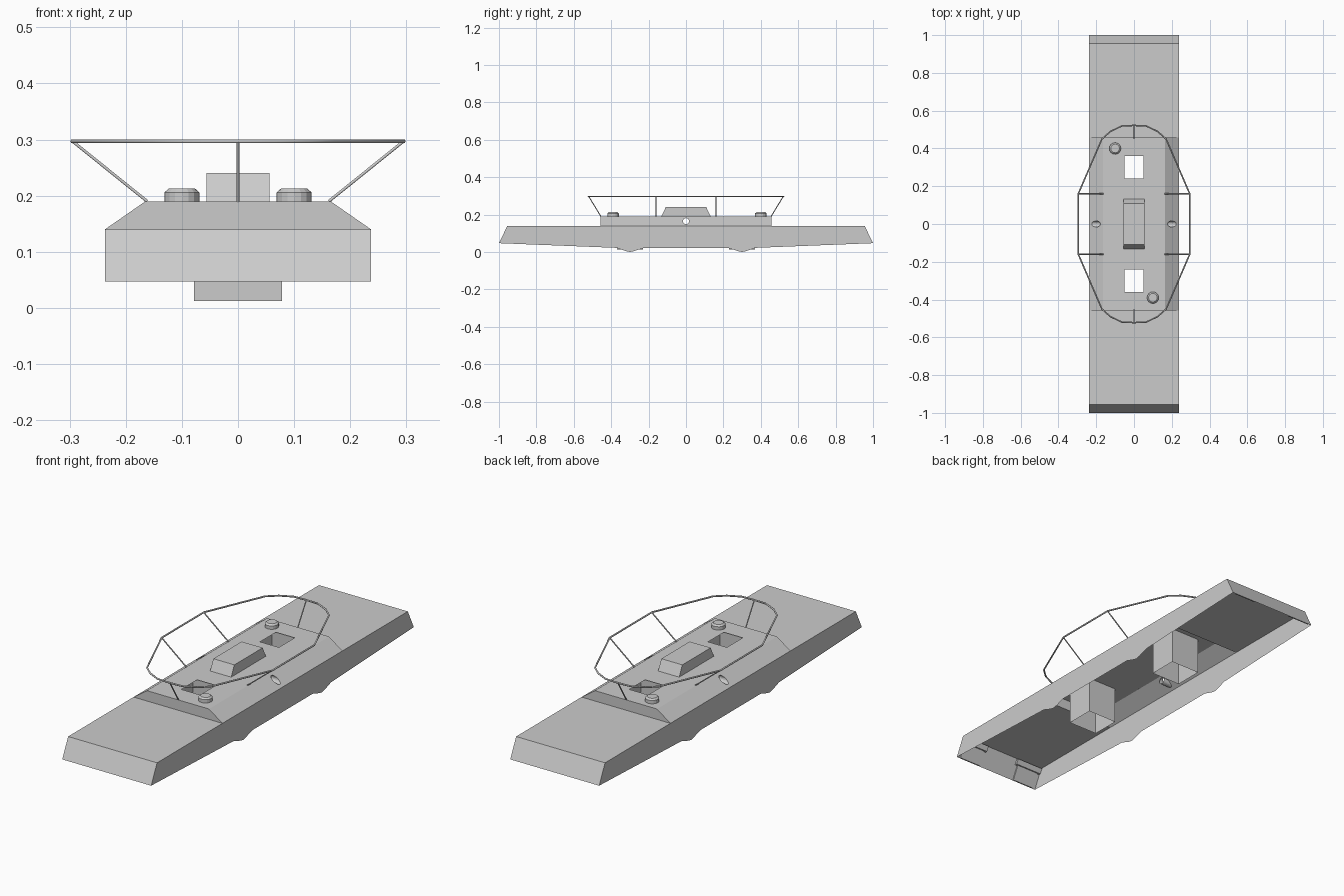
import bpy, bmesh, math
from mathutils import Vector

if "Cube" in bpy.data.objects:
    bpy.data.objects.remove(bpy.data.objects["Cube"])

W, WT = 0.237, 0.165          # half widths: hull, cabin roof
ZD, ZR = 0.14, 0.19           # deck and roof heights
CY = 0.457                    # cabin half length


def finish(name, bm, weld=True):
    if weld:
        bmesh.ops.remove_doubles(bm, verts=bm.verts[:], dist=0.0002)
    bmesh.ops.recalc_face_normals(bm, faces=bm.faces[:])
    me = bpy.data.meshes.new(name)
    bm.to_mesh(me)
    bm.free()
    ob = bpy.data.objects.new(name, me)
    bpy.context.collection.objects.link(ob)
    return ob


def face(bm, pts):
    return bm.faces.new([bm.verts.new(p) for p in pts])


def grid(bm, us, vs, fn, skip=lambda u, v: False):
    vt = [[bm.verts.new(fn(u, v)) for v in vs] for u in us]
    out = []
    for i in range(len(us) - 1):
        for j in range(len(vs) - 1):
            if skip((us[i] + us[i + 1]) / 2, (vs[j] + vs[j + 1]) / 2):
                continue
            out.append(bm.faces.new((vt[i][j], vt[i + 1][j], vt[i + 1][j + 1], vt[i][j + 1])))
    return out


def tube_curve(name, pts, radius, cyclic=False):
    cu = bpy.data.curves.new(name, 'CURVE')
    cu.dimensions = '3D'
    cu.bevel_depth = radius
    cu.bevel_resolution = 1
    cu.use_fill_caps = True
    sp = cu.splines.new('POLY')
    sp.points.add(len(pts) - 1)
    for p, co in zip(sp.points, pts):
        p.co = (*co, 1)
    sp.use_cyclic_u = cyclic
    ob = bpy.data.objects.new(name, cu)
    bpy.context.collection.objects.link(ob)
    return ob


# hull sides, with a small wheel bulge in the lower edge
half = [(0.955, ZD), (1.0, 0.047), (0.37, 0.022), (0.32, 0.004), (0.3, 0.0), (0.28, 0.004), (0.23, 0.02)]
outline = half + [(-y, z) for y, z in reversed(half)]
bm = bmesh.new()
for s in (-1, 1):
    face(bm, [(s * W, y, z) for y, z in outline])
    # deck in front of and behind the cabin
    face(bm, [(-W, s * CY, ZD), (W, s * CY, ZD), (W, s * 0.955, ZD), (-W, s * 0.955, ZD)])
finish("hull_sides_and_deck", bm)

# sloping ends with stepped T-shaped recesses
xs = [0.09, 0.102, 0.22, 0.234, W]
xs = [-x for x in reversed(xs)] + xs
for s, name in ((-1, "front_end"), (1, "back_end")):
    bm = bmesh.new()
    faces = grid(bm, xs, [0.047, 0.112, 0.135, ZD],
                 lambda x, z: (x, s * (1.0 - 0.045 * (z - 0.047) / 0.093), z))

    def upper(f):
        c = f.calc_center_median()
        return 0.09 < abs(c.x) < 0.234 and 0.112 < c.z < 0.135

    def lower(f):
        c = f.calc_center_median()
        return 0.102 < abs(c.x) < 0.22 and c.z < 0.112

    def sink(fs):
        g = bmesh.ops.extrude_face_region(bm, geom=fs)["geom"]
        bmesh.ops.translate(bm, vec=(0, -s * 0.006, 0),
                            verts=[v for v in g if isinstance(v, bmesh.types.BMVert)])
        return [f for f in g if isinstance(f, bmesh.types.BMFace)]

    new = sink([f for f in faces if upper(f) or lower(f)])
    sink([f for f in new if upper(f)])
    finish(name, bm, weld=False)

# cabin roof with two open hatches
bm = bmesh.new()
grid(bm, [-WT, -0.05, 0.05, WT], [-CY, -0.36, -0.24, 0.24, 0.36, CY],
     lambda x, y: (x, y, ZR), lambda x, y: abs(x) < 0.05 and 0.24 < abs(y) < 0.36)
finish("cabin_roof", bm)

# cabin end walls
bm = bmesh.new()
for s in (-1, 1):
    face(bm, [(-W, s * CY, ZD), (W, s * CY, ZD), (WT, s * CY, ZR), (-WT, s * CY, ZR)])
finish("cabin_end_walls", bm)

# sloping cabin sides, each with a round port and a short inner sleeve
for s, name in ((-1, "left_cabin_side"), (1, "right_cabin_side")):
    def on_slope(y, z):
        return Vector((s * (W + (WT - W) * (z - ZD) / (ZR - ZD)), y, z))
    ring = [(0.016 * math.cos(a), 0.165 + 0.016 * math.sin(a))
            for a in (i * math.tau / 16 for i in range(16))]
    rect = [(-CY, ZD), (CY, ZD), (CY, ZR), (-CY, ZR)]
    bm = bmesh.new()
    edges = []
    for loop in (rect, ring):
        vs = [bm.verts.new(on_slope(*p)) for p in loop]
        edges += [bm.edges.new((vs[i], vs[(i + 1) % len(vs)])) for i in range(len(vs))]
    bmesh.ops.triangle_fill(bm, use_beauty=True, edges=edges, normal=(s * 0.57, 0, 0.82))
    inner = [bm.verts.new((s * 0.168, y, z)) for y, z in ring]
    for i in range(16):
        j = (i + 1) % 16
        bm.faces.new((vs[i], vs[j], inner[j], inner[i]))
    finish(name, bm, weld=False)

# open shafts hanging below the hatches
for s, name in ((-1, "front_shaft"), (1, "back_shaft")):
    bm = bmesh.new()
    c = [(-0.078, s * 0.23), (0.078, s * 0.23), (0.078, s * 0.37), (-0.078, s * 0.37)]
    for i in range(4):
        a, b = c[i], c[(i + 1) % 4]
        face(bm, [(*a, ZR - 0.001), (*b, ZR - 0.001), (*b, 0.012), (*a, 0.012)])
    finish(name, bm)

# central raised housing
bm = bmesh.new()
bmesh.ops.create_cube(bm, size=1)
for v in bm.verts:
    top = v.co.z > 0
    v.co = (math.copysign(0.056, v.co.x), math.copysign(0.108 if top else 0.132, v.co.y),
            0.24 if top else ZR)
finish("roof_housing", bm)

# round vents with chamfered caps
for name, x, y in (("back_vent", -0.1, 0.4), ("front_vent", 0.1, -0.39)):
    bm = bmesh.new()
    rings = [[bm.verts.new((x + r * math.cos(i * math.tau / 16), y + r * math.sin(i * math.tau / 16), z))
              for i in range(16)] for r, z in ((0.031, ZR), (0.031, 0.206), (0.023, 0.213))]
    for a, b in zip(rings, rings[1:]):
        for i in range(16):
            j = (i + 1) % 16
            bm.faces.new((a[i], a[j], b[j], b[i]))
    bm.faces.new(rings[-1])
    finish(name, bm)

# guard rail and its leaning posts
q = [(0.295, 0.16), (0.17, 0.45), (0.125, 0.49), (0.065, 0.519), (0.0, 0.522)]
right = q[:-1] + [q[-1]] + [(-x, y) for x, y in reversed(q[:-1])]
path = right + [(-x, -y) for x, y in right]
tube_curve("guard_rail", [(x, y, 0.297) for x, y in path], 0.004, True)
for sy, end in ((-1, "front"), (1, "back")):
    tube_curve(end + "_post", [(0, sy * 0.52, 0.297), (0, sy * 0.455, ZR)], 0.003)
    for sx, side in ((-1, "left"), (1, "right")):
        tube_curve(end + "_" + side + "_post",
                   [(sx * 0.295, sy * 0.16, 0.297), (sx * 0.162, sy * 0.16, ZR)], 0.003)
